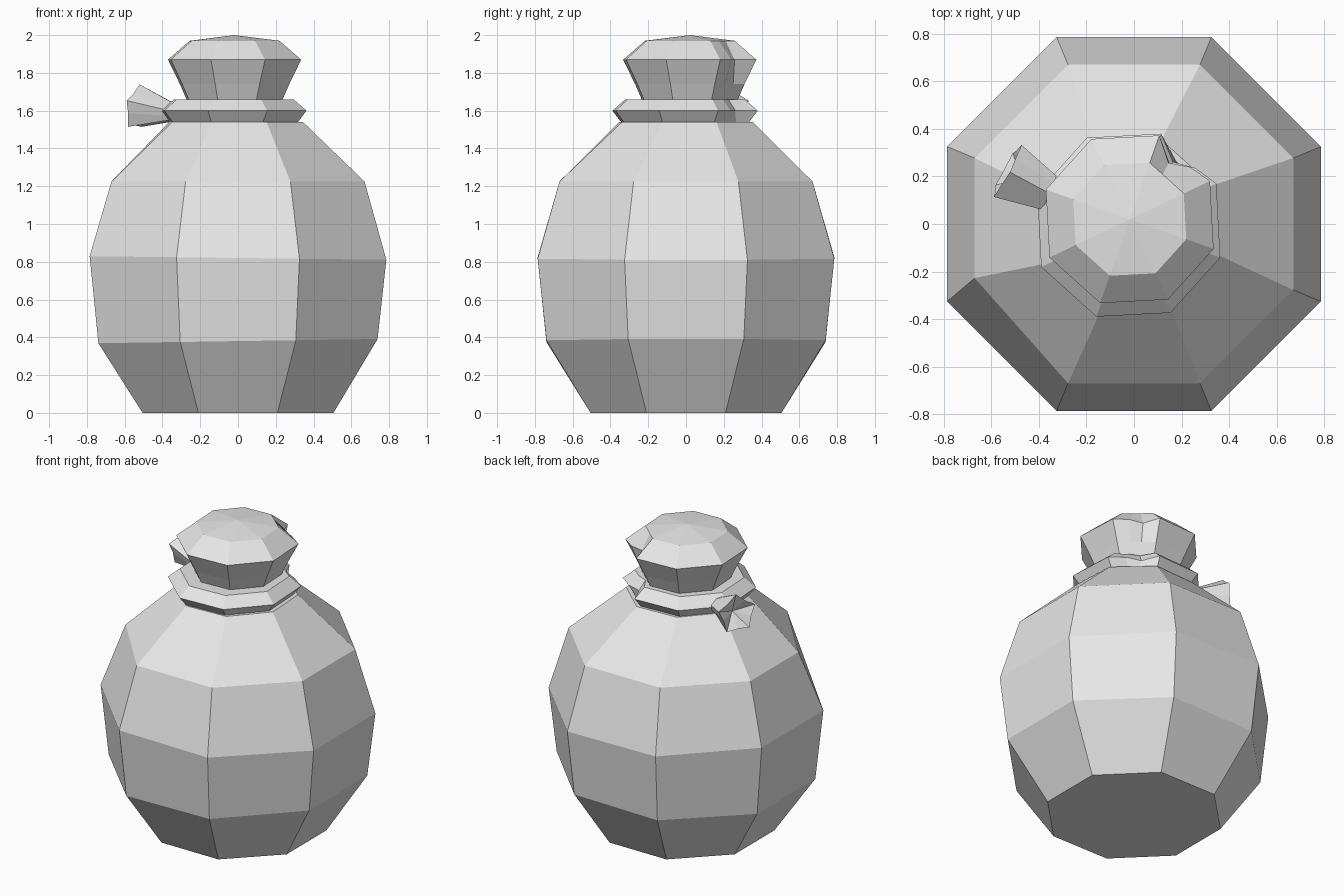
import bpy, bmesh
from math import cos, sin, pi, radians
from mathutils import Vector

cube = bpy.data.objects.get("Cube")
if cube:
    bpy.data.objects.remove(cube, do_unlink=True)

grey = bpy.data.materials.new("plain_grey_cloth")
grey.use_nodes = True
GREY = (0.8, 0.8, 0.8, 1)
grey.diffuse_color = GREY
grey.node_tree.nodes["Principled BSDF"].inputs["Base Color"].default_value = GREY


def octagon(radius, z, centre=(0, 0), turn=0, dent=None):
    """Eight-sided ring; dent pushes in two extra points on the back left side."""
    pts = [Vector((centre[0] + radius * cos(pi / 8 + turn + i * pi / 4),
                   centre[1] + radius * sin(pi / 8 + turn + i * pi / 4), z))
           for i in range(8)]
    if dent is not None:
        inward = Vector((-1, -1, 0)).normalized()
        a, b = pts[0], pts[1]
        pts[1:1] = [a.lerp(b, 0.35) + inward * dent * 0.2,
                    a.lerp(b, 0.62) + inward * dent]
    return pts


def loft(name, rings, start=None, end=None, closed=False):
    """Join rings with quads; each end gets a flat cap or a fan to a point."""
    bm = bmesh.new()
    loops = [[bm.verts.new(p) for p in ring] for ring in rings]
    pairs = list(zip(loops, loops[1:]))
    if closed:
        pairs.append((loops[-1], loops[0]))
    n = len(loops[0])
    for lo, hi in pairs:
        for i in range(n):
            j = (i + 1) % n
            bm.faces.new((lo[i], lo[j], hi[j], hi[i]))
    if not closed:
        for loop, tip in ((loops[0], start), (loops[-1], end)):
            if tip is None:
                bm.faces.new(loop)
            else:
                v = bm.verts.new(tip)
                for i in range(n):
                    bm.faces.new((loop[i], loop[(i + 1) % n], v))
    bmesh.ops.recalc_face_normals(bm, faces=bm.faces)
    mesh = bpy.data.meshes.new(name)
    bm.to_mesh(mesh)
    bm.free()
    mesh.materials.append(grey)
    obj = bpy.data.objects.new(name, mesh)
    bpy.context.collection.objects.link(obj)
    return obj


# Sack body: rounded eight-sided bag with a slightly crumpled front right shoulder
twist = radians(3)
body = [octagon(0.547, 0), octagon(0.80, 0.38), octagon(0.85, 0.82),
        octagon(0.725, 1.225), octagon(0.375, 1.54, (-0.01, 0), twist)]
body[3][4].y += 0.05
for ring, tilt in ((body[1], 0.015), (body[2], -0.012)):
    for p in ring:
        p.z += tilt * p.x
loft("sack_body", body)

# Tie band round the neck
mid = (-0.022, -0.005)
loft("tie_band", [octagon(0.36, 1.54, mid, twist, 0),
                  octagon(0.408, 1.60, mid, twist, 0.055),
                  octagon(0.335, 1.66, mid, twist, 0.03),
                  octagon(0.24, 1.66, mid, twist, 0),
                  octagon(0.24, 1.54, mid, twist, 0)], closed=True)

# Gathered top: flares from the neck, notched at the rim, low pointed cap
mid = (-0.018, 0.02)
loft("gathered_top", [octagon(0.26, 1.56, mid, twist, 0),
                      octagon(0.27, 1.66, mid, twist, 0),
                      octagon(0.307, 1.74, mid, twist, 0),
                      octagon(0.374, 1.87, mid, twist, 0.06),
                      octagon(0.252, 1.97, mid, twist, 0)],
     end=(-0.018, 0.02, 2.0))

# Tuft of cloth: flared, folded funnel sticking out of the band
root, tip = Vector((-0.32, 0.11, 1.585)), Vector((-0.535, 0.225, 1.615))
axis = (tip - root).normalized()
side = axis.cross(Vector((0, 0, 1))).normalized()
up = side.cross(axis)
SIDES = 10


def around(centre, wide, tall, fold=1.0):
    pts = []
    for i in range(SIDES):
        a = 2 * pi * i / SIDES + pi / 2
        k = fold if i % 2 else 1.0
        pts.append(centre + side * (wide * k * cos(a)) + up * (tall * k * sin(a)))
    return pts


loft("cloth_tuft", [around(root, 0.07, 0.04), around(tip, 0.13, 0.125, 0.75)],
     end=tip - axis * 0.07)
